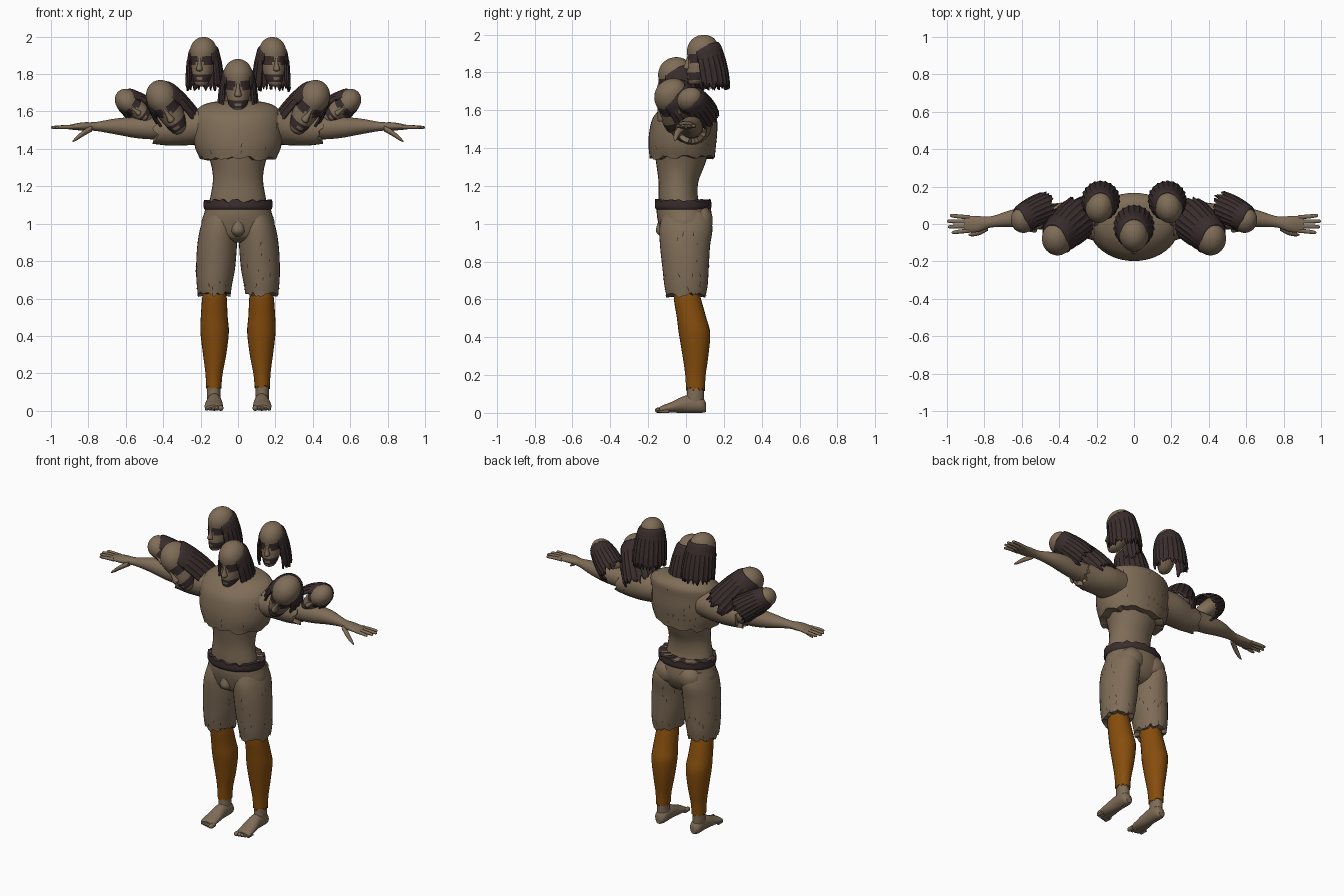
import bpy, bmesh, math, random
from mathutils import Vector, Matrix

random.seed(4)
if "Cube" in bpy.data.objects:
    bpy.data.objects.remove(bpy.data.objects["Cube"])


def material(name, rgb):
    m = bpy.data.materials.new(name)
    m.use_nodes = True
    m.diffuse_color = (*rgb, 1)
    m.node_tree.nodes["Principled BSDF"].inputs["Base Color"].default_value = (*rgb, 1)
    return m


TAN = material("weathered_tan", (0.21, 0.15, 0.095))
DARK = material("dark_hair", (0.042, 0.026, 0.026))
ORANGE = material("orange_legging", (0.24, 0.075, 0.004))
SIDES = (("left", 1), ("right", -1))


def smooth(rows, k=4):
    """Catmull-Rom interpolation between cross-sections."""
    out = []
    for i in range(len(rows) - 1):
        p = [rows[max(0, min(len(rows) - 1, i + d))] for d in (-1, 0, 1, 2)]
        for j in range(k):
            t = j / k
            out.append([0.5 * (2 * b + (c - a) * t + (2 * a - 5 * b + 4 * c - d) * t * t
                               + (3 * b - a - 3 * c + d) * t ** 3) for a, b, c, d in zip(*p)])
    return out + [list(rows[-1])]


def finish(name, bm, mats, angle=40):
    bmesh.ops.recalc_face_normals(bm, faces=bm.faces)
    me = bpy.data.meshes.new(name)
    bm.to_mesh(me)
    bm.free()
    for m in mats:
        me.materials.append(m)
    me.shade_smooth()
    me.set_sharp_from_angle(angle=math.radians(angle))
    ob = bpy.data.objects.new(name, me)
    bpy.context.collection.objects.link(ob)
    return ob


def place(axis, t, a, b):
    return Vector({"Z": (a, b, t), "X": (t, a, b), "Y": (a, t, b)}[axis])


def loft(name, rows, mat=TAN, axis="Z", n=24, s=1, jag=0.0, xf=None, rule=None):
    """Skin elliptical sections (along, centre a, centre b, radius a, radius b);
    jag makes the last section ragged."""
    bm, rings = bmesh.new(), []
    rows = smooth(rows)
    for r, (t, a, b, ra, rb) in enumerate(rows):
        ring = []
        for i in range(n):
            ang = 2 * math.pi * i / n
            tt = t + (random.uniform(-jag, jag) if r == len(rows) - 1 else 0)
            ring.append(bm.verts.new(place(axis, tt, a + ra * math.cos(ang), b + rb * math.sin(ang))))
        rings.append(ring)
    for r0, r1 in zip(rings, rings[1:]):
        for i in range(n):
            j = (i + 1) % n
            bm.faces.new((r0[i], r0[j], r1[j], r1[i]))
    for ring, row in ((rings[0], rows[0]), (rings[-1], rows[-1])):
        c = bm.verts.new(place(axis, *row[:3]))
        for i in range(n):
            bm.faces.new((ring[i], ring[(i + 1) % n], c))
    if rule:
        for f in bm.faces:
            f.material_index = rule(f.calc_center_median())
    for v in bm.verts:
        if xf:
            v.co = xf @ v.co
        v.co.x *= s
    return finish(name, bm, [mat, DARK])


def tears(name, ob, count, zmax):
    """Thin dark rips lying on the cloth."""
    bm = bmesh.new()
    polys = [p for p in ob.data.polygons if abs(p.normal.z) < 0.5 and p.center.z < zmax]
    for p in random.sample(polys, min(count, len(polys))):
        nrm = p.normal.copy()
        up = (Vector((random.uniform(-.5, .5), random.uniform(-.5, .5), 1))).cross(nrm).normalized()
        long = nrm.cross(up) * random.uniform(0.008, 0.018)
        c = p.center + nrm * 0.003
        bm.faces.new([bm.verts.new(c + d) for d in (long, up * 0.003, -long, up * -0.003)])
    finish(name, bm, [DARK])


# Torso, neck, ragged shirt
loft("waist", [(1.05, 0, -.02, .16, .12), (1.13, 0, -.04, .15, .105), (1.22, 0, -.04, .135, .105),
               (1.3, 0, -.03, .14, .125), (1.4, 0, -.02, .17, .15)], n=32)
shirt = loft("shirt", [(1.66, 0, .05, .07, .07), (1.645, 0, .035, .16, .11), (1.615, 0, .02, .215, .145),
                       (1.56, 0, -.005, .235, .17), (1.48, 0, -.015, .24, .18),
                       (1.41, 0, -.02, .23, .178), (1.35, 0, -.02, .205, .172)], n=40, jag=.014)
tears("shirt_tears", shirt, 36, 1.6)
loft("neck", [(1.56, 0, .05, .09, .09), (1.64, 0, .03, .075, .08), (1.76, 0, -.03, .06, .065)])

# Trousers and belt
loft("hips", [(1.12, 0, -.015, .165, .135), (1.06, 0, -.01, .18, .145), (1.0, 0, -.005, .195, .14),
              (.93, 0, -.01, .17, .11), (.9, 0, -.01, .08, .06)], n=32)
loft("belt", [(1.075, 0, -.015, .178, .142), (1.09, 0, -.015, .184, .15),
              (1.12, 0, -.015, .184, .148)], DARK, n=40, jag=.012)
loft("crotch", [(.93, 0, -.12, .01, .01), (.96, 0, -.13, .035, .03), (1.02, 0, -.12, .025, .025)], n=14)

for side, s in SIDES:
    leg = loft(side + "_trouser_leg", [(1.06, .09, 0, .08, .12), (.98, .103, 0, .098, .14),
                                       (.88, .112, -.005, .106, .132), (.76, .12, -.002, .104, .122),
                                       (.68, .126, 0, .095, .115), (.625, .127, 0, .088, .105)],
               n=32, s=s, jag=.016)
    tears(side + "_trouser_tears", leg, 40, .95)
    loft(side + "_buttock", [(.94, .07, .07, .03, .02), (.98, .08, .08, .07, .055),
                             (1.04, .08, .08, .075, .06), (1.09, .08, .07, .04, .04)], n=18, s=s)

    # Lower leg and foot
    loft(side + "_legging", [(.64, .125, .005, .06, .066), (.6, .126, .008, .066, .072),
                             (.5, .127, .03, .072, .078), (.42, .125, .045, .076, .083),
                             (.3, .125, .05, .062, .068), (.2, .128, .05, .046, .054),
                             (.125, .13, .05, .041, .05)], ORANGE, s=s, jag=.01)
    loft(side + "_ankle", [(.15, .13, .05, .035, .044), (.1, .13, .05, .036, .045),
                           (.04, .128, .045, .036, .05)], s=s)
    loft(side + "_foot", [(.105, .127, .03, .02, .025), (.08, .127, .042, .038, .042),
                          (.0, .127, .046, .04, .046), (-.07, .129, .031, .048, .03),
                          (-.125, .131, .02, .048, .019), (-.14, .131, .016, .04, .014)], axis="Y", s=s)
    for i in range(5):
        x, y = .092 + .019 * i, -.165 + .006 * i
        r = .014 - .0013 * i
        loft(f"{side}_toe_{i}", [(y, x, r, .004, .004), (y + .012, x, r, r, r), (y + .05, x, r, r, r)],
             axis="Y", n=10, s=s)

    # Arm, torn sleeve, hand
    sleeve = loft(side + "_sleeve", [(.16, .01, 1.52, .12, .095), (.26, .03, 1.515, .105, .095),
                                     (.36, .03, 1.5, .088, .083), (.44, .03, 1.495, .078, .07)],
                  axis="X", s=s, jag=.02)
    loft(side + "_forearm", [(.38, .03, 1.51, .065, .06), (.48, .03, 1.512, .06, .06),
                             (.56, .032, 1.515, .056, .055), (.65, .03, 1.52, .047, .043),
                             (.76, .012, 1.52, .03, .024), (.83, .0, 1.52, .042, .022),
                             (.89, .0, 1.517, .044, .014), (.91, 0, 1.516, .036, .01)], axis="X", s=s)
    for i, length in enumerate((.085, .105, .11, .095)):
        y = .036 - .024 * (3 - i)
        w = y * 1.25
        loft(f"{side}_finger_{i}", [(.88, y, 1.517, .011, .011), (.89 + length * .5, (y + w) / 2, 1.517, .011, .010),
                                    (.88 + length, w, 1.515, .009, .008), (.89 + length, w, 1.514, .003, .003)],
             axis="X", n=10, s=s)
    loft(side + "_thumb", [(.78, -.015, 1.51, .02, .016), (.825, -.042, 1.485, .017, .016),
                           (.865, -.055, 1.455, .011, .011), (.885, -.058, 1.44, .003, .003)],
         axis="X", n=12, s=s)


def face_paint(c):
    """Dark eyes, brows and beard on the front of the head."""
    x = abs(c.x)
    if c.y > -.03:
        return 0
    eyes = -.04 - x * .3 < c.z < 0 - x * .2 and x > .012
    beard = -.15 < c.z < -.105 and not (-.135 < c.z < -.12 and x < .02)
    return int(eyes or beard)


def head(prefix, centre, up, facing, scale, s=1):
    up = Vector(up).normalized()
    back = -Vector(facing)
    back = (back - up * back.dot(up)).normalized()
    rot = Matrix((back.cross(up), back, up)).transposed().to_4x4()
    xf = Matrix.Translation(centre) @ rot @ Matrix.Scale(scale, 4)
    loft(prefix + "_head", [(-.18, 0, -.06, .012, .016), (-.165, 0, -.052, .038, .042),
                            (-.11, 0, -.025, .058, .075), (-.04, 0, -.003, .071, .088),
                            (.025, 0, 0, .077, .09), (.07, 0, .003, .06, .07),
                            (.094, 0, .004, .03, .035), (.1, 0, .004, .003, .003)],
         n=36, s=s, xf=xf, rule=face_paint)
    loft(prefix + "_nose", [(-.092, 0, -.092, .008, .01), (-.082, 0, -.094, .019, .024),
                            (-.05, 0, -.09, .011, .016), (-.01, 0, -.084, .006, .006)], n=12, s=s, xf=xf)
    # Hair curtain, open at the face, with ridged strands and ragged ends
    bm, n, rings = bmesh.new(), 48, []
    for z, cy, rx, ry in smooth([(.05, .006, .066, .08), (.03, .008, .08, .092), (-.04, .018, .092, .1),
                                 (-.12, .028, .1, .104), (-.19, .034, .104, .102)], 3):
        ring = []
        for i in range(n + 1):
            u = i / n * 2 - 1
            a = math.radians(130) * u
            k = 1 + (.035 if i % 3 == 0 else -.015) * min(1, (.05 - z) * 10)
            droop = -.035 * abs(u) ** 3 if z > -.03 else 0
            end = random.uniform(-.03, .025) if z < -.18 else 0
            ring.append(bm.verts.new((rx * k * math.sin(a), cy + ry * k * math.cos(a), z + droop + end)))
        rings.append(ring)
    for r0, r1 in zip(rings, rings[1:]):
        for i in range(n):
            bm.faces.new((r0[i], r0[i + 1], r1[i + 1], r1[i]))
    for v in bm.verts:
        v.co = xf @ v.co
        v.co.x *= s
    hair = finish(prefix + "_hair", bm, [DARK], 25)
    mod = hair.modifiers.new("thickness", "SOLIDIFY")
    mod.thickness, mod.offset = .012 * scale, 0


# Seven heads: one central, three mirrored pairs
head("central", (0, -.055, 1.78), (0, -.12, 1), (0, -1, -.1), 1.0)
for side, s in SIDES:
    head(side + "_upper", (.185, .09, 1.905), (0, -.05, 1), (.25, -1, 0), .93, s)
    head(side + "_shoulder", (.4, -.07, 1.665), (.5, -.35, .75), (.1, -1, -.35), 1.05, s)
    head(side + "_outer", (.585, .025, 1.65), (.75, -.25, .55), (.2, -1, -.1), .78, s)
